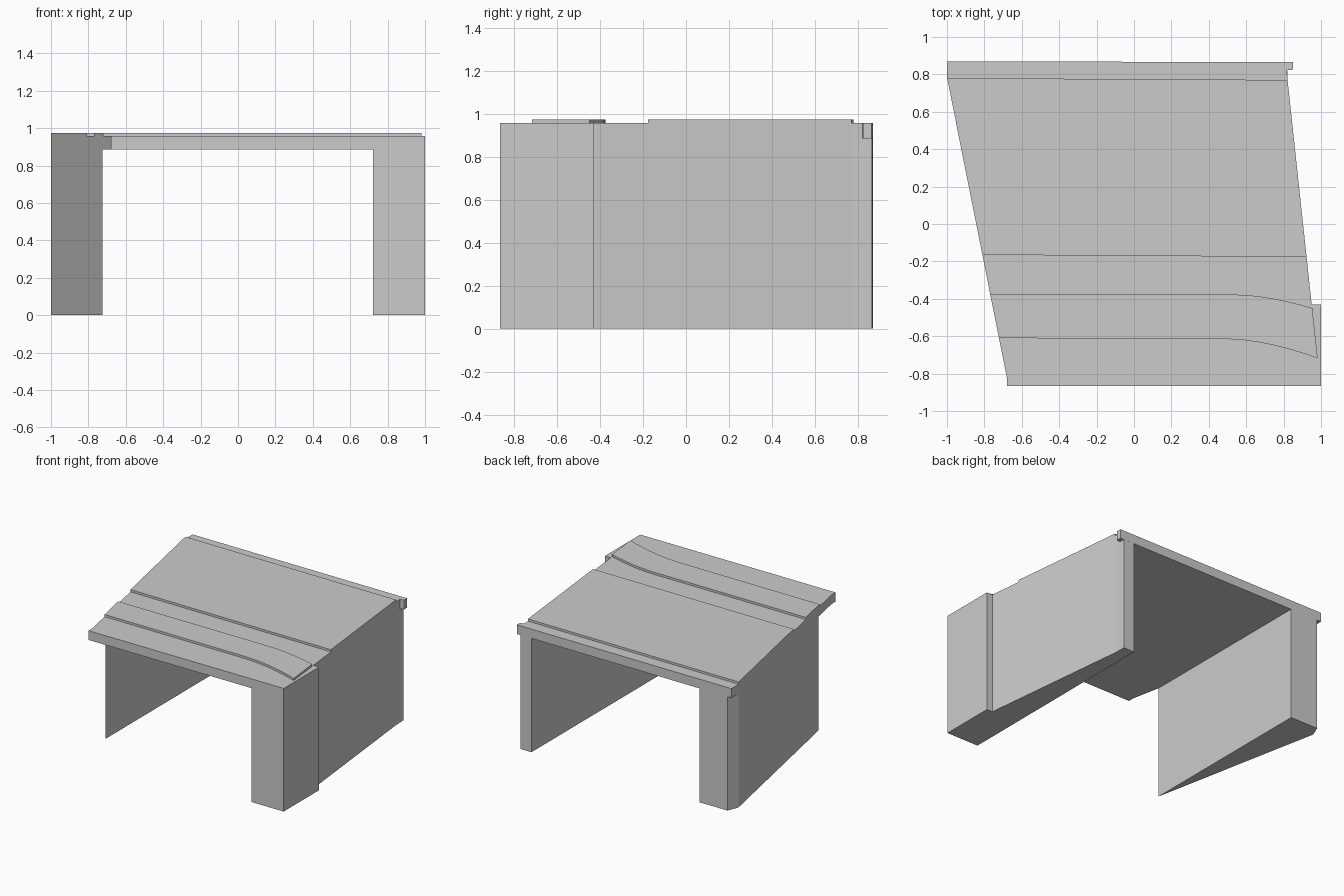
import bpy
import bmesh

if "Cube" in bpy.data.objects:
    bpy.data.objects.remove(bpy.data.objects["Cube"])

UNDERSIDE, DECK_TOP, PAD_TOP = 0.886, 0.958, 0.975


def prism(name, outline, z0, z1):
    """Extrude a plan outline (x, y) from z0 up to z1."""
    bm = bmesh.new()
    face = bm.faces.new([bm.verts.new((x, y, z0)) for x, y in outline])
    top = bmesh.ops.extrude_face_region(bm, geom=[face])["geom"]
    verts = [g for g in top if isinstance(g, bmesh.types.BMVert)]
    bmesh.ops.translate(bm, vec=(0, 0, z1 - z0), verts=verts)
    bmesh.ops.recalc_face_normals(bm, faces=bm.faces)
    mesh = bpy.data.meshes.new(name)
    bm.to_mesh(mesh)
    bm.free()
    obj = bpy.data.objects.new(name, mesh)
    bpy.context.collection.objects.link(obj)
    return obj


def left_x(y):
    """Slanted left side of the plan."""
    return -1 + (0.785 - y) * 0.32 / 1.605


def right_x(y):
    """Slanted right side of the plan."""
    return 0.95 - (y + 0.43) * 0.13 / 1.21


def bend(y, start, end_x, end_y, steps=6):
    """Straight line that drops along a smooth arc to (end_x, end_y)."""
    ts = [i / steps for i in range(steps + 1)]
    return [(start + (end_x - start) * t, y + (end_y - y) * t ** 1.7) for t in ts]


# Deck slab with small notch at the back right and step at the front right
prism("deck", [
    (-1, 0.87), (-1, 0.785), (left_x(-0.82), -0.82), (-0.68, -0.866),
    (1, -0.866), (1, -0.43), (0.95, -0.43), (right_x(0.775), 0.775),
    (0.818, 0.823), (0.85, 0.825), (0.85, 0.865)], UNDERSIDE, DECK_TOP)

# Right wall: thick front pier tapering towards the back
prism("right_wall", [
    (0.722, -0.866), (1, -0.866), (1, -0.43), (0.95, -0.43),
    (right_x(0.775), 0.775), (0.818, 0.865), (0.725, 0.865)], 0, UNDERSIDE)

# Left wall: wedge running to a point at the front
prism("left_wall", [
    (-0.725, 0.869), (-0.965, 0.87), (-1, 0.785), (-0.725, -0.594)],
    0, UNDERSIDE)

# Large raised panel on the deck
prism("main_panel", [
    (left_x(0.78), 0.78), (left_x(-0.165), -0.165),
    (right_x(-0.176), -0.176), (right_x(0.77), 0.77)], DECK_TOP, PAD_TOP)

# Raised strip near the front, curving forward at its right end
front_edge = bend(-0.615, 0.5, 0.982, -0.718)
back_edge = bend(-0.378, 0.55, 0.953, -0.45)
prism("curved_strip",
      [(left_x(-0.375), -0.375), (left_x(-0.61), -0.61)]
      + front_edge + back_edge[::-1], DECK_TOP, PAD_TOP)
